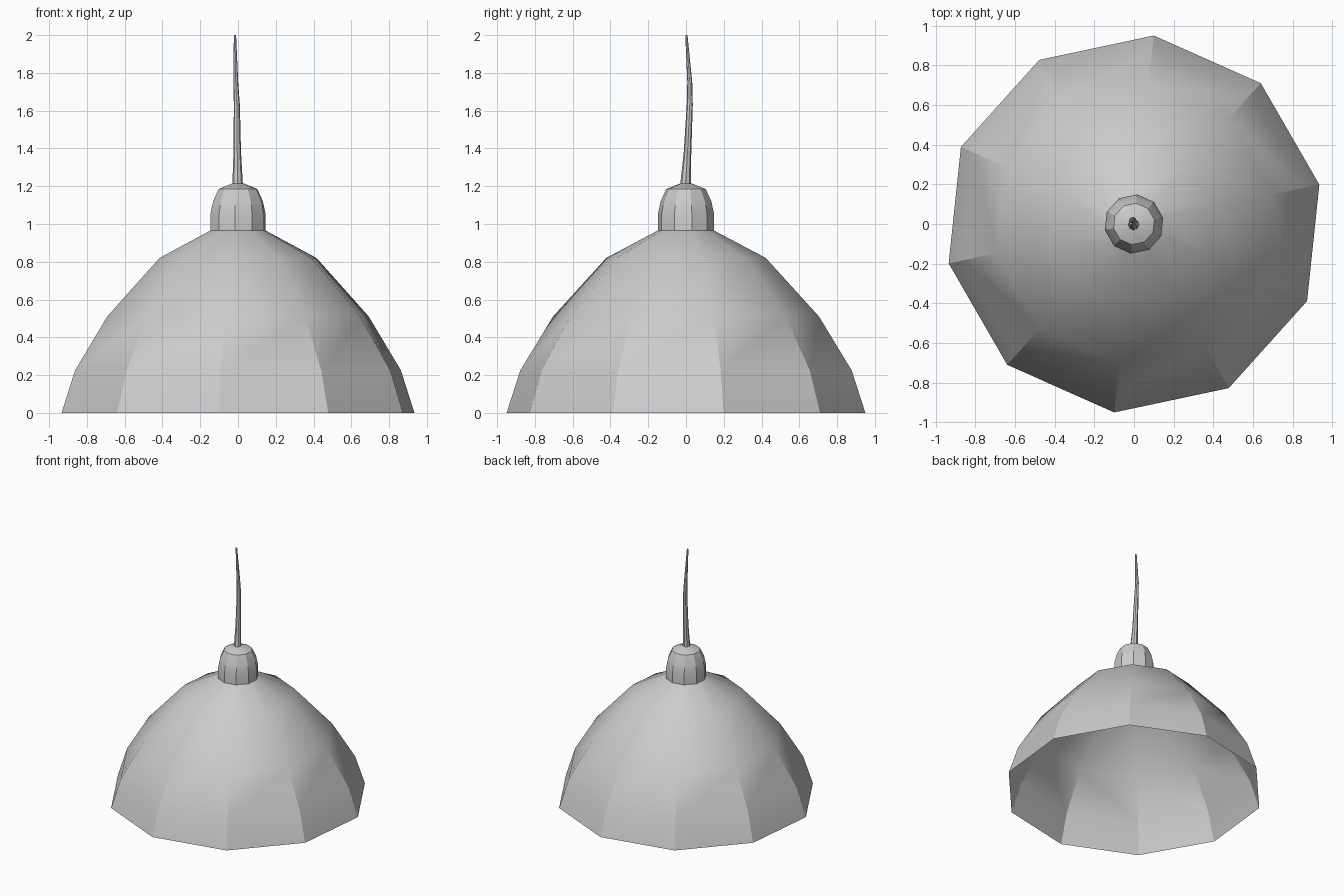
import bpy, bmesh
from math import cos, sin, pi, radians

if "Cube" in bpy.data.objects:
    bpy.data.objects.remove(bpy.data.objects["Cube"])


def loft(name, rings, sides, start=0.0, cap_top=False):
    """Skin rings given as (x, y, z, radius)."""
    bm = bmesh.new()
    loops = []
    for x, y, z, r in rings:
        loops.append([bm.verts.new((x + r * cos(start + 2 * pi * i / sides),
                                    y + r * sin(start + 2 * pi * i / sides), z))
                      for i in range(sides)])
    for a, b in zip(loops, loops[1:]):
        for i in range(sides):
            j = (i + 1) % sides
            bm.faces.new((a[i], a[j], b[j], b[i]))
    if cap_top:
        bm.faces.new(loops[-1])
    mesh = bpy.data.meshes.new(name)
    bm.to_mesh(mesh)
    bm.free()
    obj = bpy.data.objects.new(name, mesh)
    bpy.context.collection.objects.link(obj)
    bpy.ops.object.select_all(action='DESELECT')
    obj.select_set(True)
    bpy.context.view_layer.objects.active = obj
    bpy.ops.object.shade_smooth_by_angle(angle=radians(30))
    return obj


def axial(profile):
    return [(0, 0, z, r) for r, z in profile]


TURN = radians(12)

# Open ten-sided shade, a single-skin dome
loft("shade", axial([(0.955, 0), (0.882, 0.225), (0.708, 0.51),
                     (0.425, 0.82), (0.15, 0.965)]), 10, TURN)

# Socket cap over the shade opening
loft("socket_cap", axial([(0.15, 0.965), (0.15, 1.05), (0.135, 1.12),
                          (0.105, 1.185), (0.03, 1.215)]), 10, TURN, True)

# Thin tapering, slightly bent cord
loft("cord", [(-0.002, -0.003, 1.205, 0.028), (-0.004, 0.008, 1.38, 0.02),
              (-0.006, 0.020, 1.63, 0.016), (-0.012, 0.020, 1.75, 0.013),
              (-0.016, 0.002, 2.0, 0.006)], 8, 0, True)
